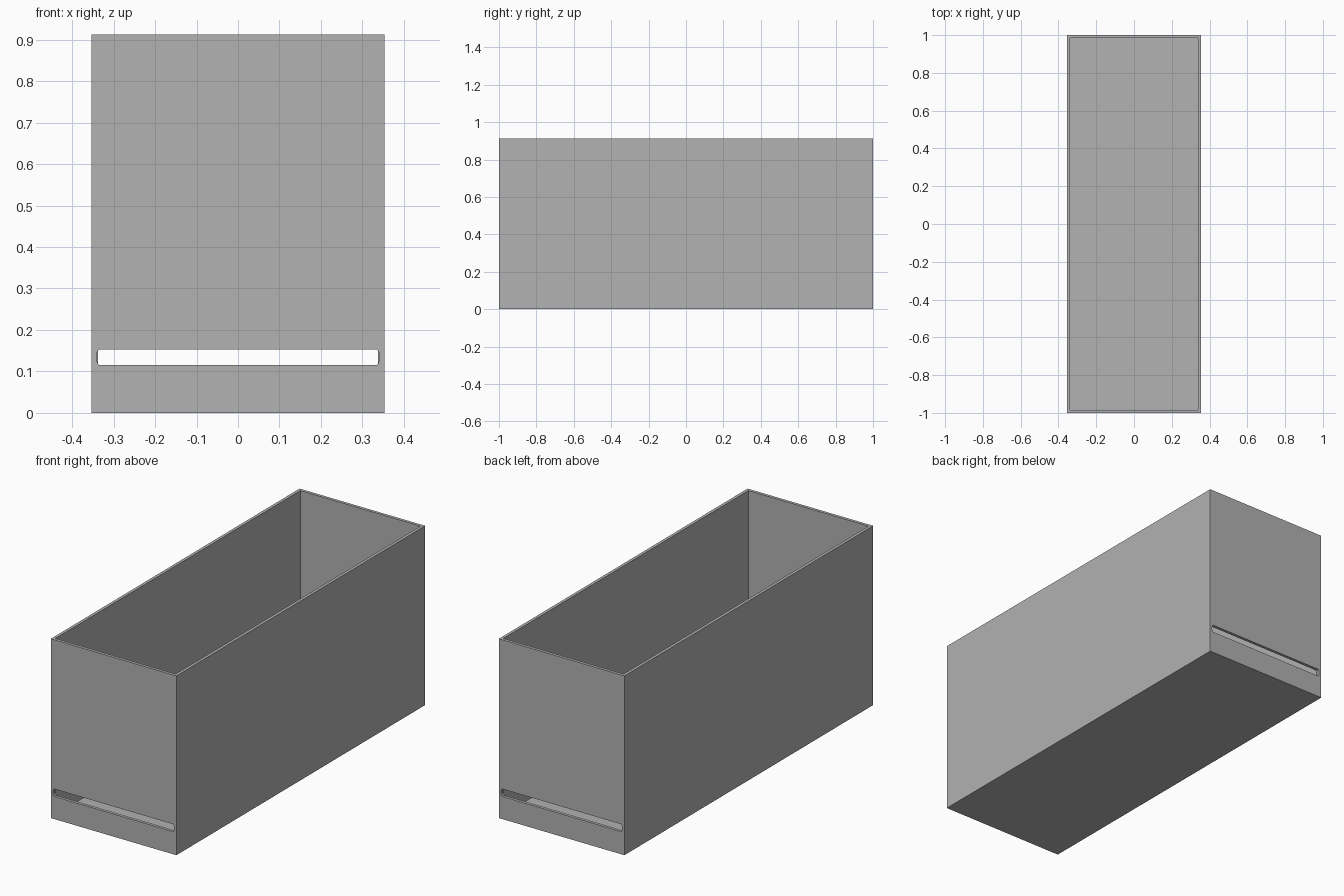
import bpy
import bmesh

cube = bpy.data.objects.get("Cube")
if cube:
    bpy.data.objects.remove(cube, do_unlink=True)

WIDTH, LENGTH, HEIGHT, WALL = 0.707, 2.0, 0.912, 0.0155

grey = bpy.data.materials.new("plain grey")
grey.use_nodes = True
colour = (0.445, 0.445, 0.445, 1)
grey.diffuse_color = colour
grey.node_tree.nodes["Principled BSDF"].inputs["Base Color"].default_value = colour


def finish(name, bm):
    bmesh.ops.recalc_face_normals(bm, faces=bm.faces)
    mesh = bpy.data.meshes.new(name)
    bm.to_mesh(mesh)
    bm.free()
    mesh.materials.append(grey)
    obj = bpy.data.objects.new(name, mesh)
    bpy.context.collection.objects.link(obj)
    return obj


# Open-topped box: inset the top face, then sink it to the floor
bm = bmesh.new()
bmesh.ops.create_cube(bm, size=1)
bmesh.ops.scale(bm, vec=(WIDTH, LENGTH, HEIGHT), verts=bm.verts)
bmesh.ops.translate(bm, vec=(0, 0, HEIGHT / 2), verts=bm.verts)
bm.normal_update()
top = max(bm.faces, key=lambda f: f.calc_center_median().z)
bmesh.ops.inset_region(bm, faces=[top], thickness=WALL, use_even_offset=True)
well = bmesh.ops.extrude_discrete_faces(bm, faces=[top])["faces"][0]
for v in well.verts:
    v.co.z = WALL
box = finish("open_box", bm)

# Slot cutter for both end walls, with slightly bulging ends
SLOT_Z, HALF = 0.134, 0.019
end = [(0.335, -HALF), (0.339, -0.013), (0.341, -0.005),
       (0.341, 0.005), (0.339, 0.013), (0.335, HALF)]
outline = end + [(-x, -z) for x, z in end]
for side in (-1, 1):
    bm = bmesh.new()
    face = bm.faces.new([bm.verts.new((x, side * (LENGTH / 2 + 0.05), SLOT_Z + z))
                         for x, z in outline])
    new = bmesh.ops.extrude_face_region(bm, geom=[face])["geom"]
    bmesh.ops.translate(bm, vec=(0, -side * (0.05 + WALL + 0.0005), 0),
                        verts=[g for g in new if isinstance(g, bmesh.types.BMVert)])
    cutter = finish("slot_cutter", bm)
    cutter.hide_render = True
    cutter.hide_viewport = True
    cut = box.modifiers.new("end_slot", "BOOLEAN")
    cut.operation = "DIFFERENCE"
    cut.solver = "EXACT"
    cut.object = cutter

# Bake the slots into the box and drop the cutters
bpy.context.view_layer.update()
baked = bpy.data.meshes.new_from_object(box.evaluated_get(bpy.context.evaluated_depsgraph_get()))
for cut in list(box.modifiers):
    bpy.data.objects.remove(cut.object, do_unlink=True)
box.modifiers.clear()
box.data = baked
